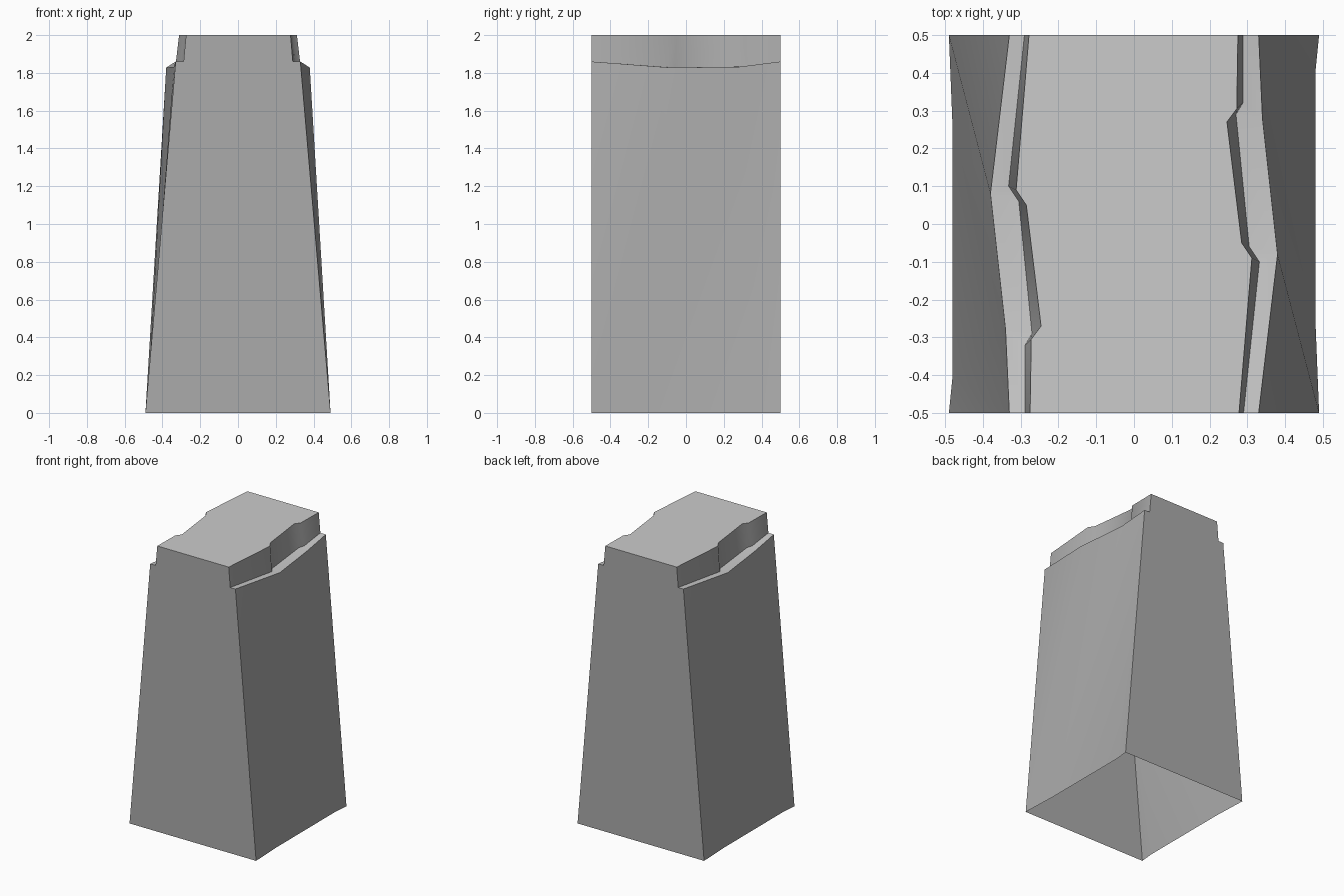
import bpy, bmesh, math

if "Cube" in bpy.data.objects:
    bpy.data.objects.remove(bpy.data.objects["Cube"])

# Outlines of the right side, front (-y) to back (+y): (x, y, z)
base = [(0.49, -0.5, 0), (0.48, -0.25, 0), (0.48, 0.4, 0), (0.49, 0.5, 0)]
outer = [(0.33, -0.5, 1.86), (0.38, -0.08, 1.828), (0.34, 0.28, 1.832), (0.33, 0.5, 1.86)]
inner = [(0.29, -0.5, 1.86), (0.332, -0.10, 1.83), (0.305, -0.06, 1.828),
         (0.27, 0.29, 1.833), (0.288, 0.32, 1.837), (0.288, 0.5, 1.86)]
top = [(0.278, -0.5, 2), (0.312, -0.09, 2), (0.285, -0.05, 2),
       (0.246, 0.27, 2), (0.272, 0.305, 2), (0.275, 0.5, 2)]

bm = bmesh.new()
light_faces = []


def side(s):
    """One long side; s = -1 gives the half-turned copy."""
    b, o, i, t = [[bm.verts.new((s * x, s * y, z)) for x, y, z in ring]
                  for ring in (base, outer, inner, top)]
    # sloping wall
    for k in range(3):
        bm.faces.new((b[k], o[k + 1], o[k]))
        bm.faces.new((b[k], b[k + 1], o[k + 1]))
    # narrow ledge, lighter stone
    for f in ((o[0], o[1], i[1], i[0]), (o[1], i[2], i[1]), (o[1], o[2], i[3], i[2]),
              (o[2], i[4], i[3]), (o[2], o[3], i[5], i[4])):
        light_faces.append(bm.faces.new(f))
    # notched cap wall
    for k in range(5):
        bm.faces.new((i[k], i[k + 1], t[k + 1], t[k]))
    return b, o, i, t


right, left = side(1), side(-1)

# Flat end faces and top; the underside stays open
for a, c in ((right, left), (left, right)):
    bm.faces.new([r[0] for r in a] + [r[-1] for r in reversed(c)])
light_faces.append(bm.faces.new(right[3] + left[3]))
for f in light_faces:
    f.material_index = 1
bmesh.ops.recalc_face_normals(bm, faces=bm.faces)

mesh = bpy.data.meshes.new("stone_block")
bm.to_mesh(mesh)
bm.free()

# Dark sides, lighter upward faces
for name, g in (("dark_stone", 0.41), ("light_stone", 0.67)):
    mat = bpy.data.materials.new(name)
    mat.diffuse_color = (g, g, g, 1)
    mat.use_nodes = True
    mat.node_tree.nodes["Principled BSDF"].inputs["Base Color"].default_value = mat.diffuse_color
    mesh.materials.append(mat)

block = bpy.data.objects.new("stone_block", mesh)
bpy.context.collection.objects.link(block)
bpy.context.view_layer.objects.active = block
block.select_set(True)
bpy.ops.object.shade_smooth_by_angle(angle=math.radians(45))
